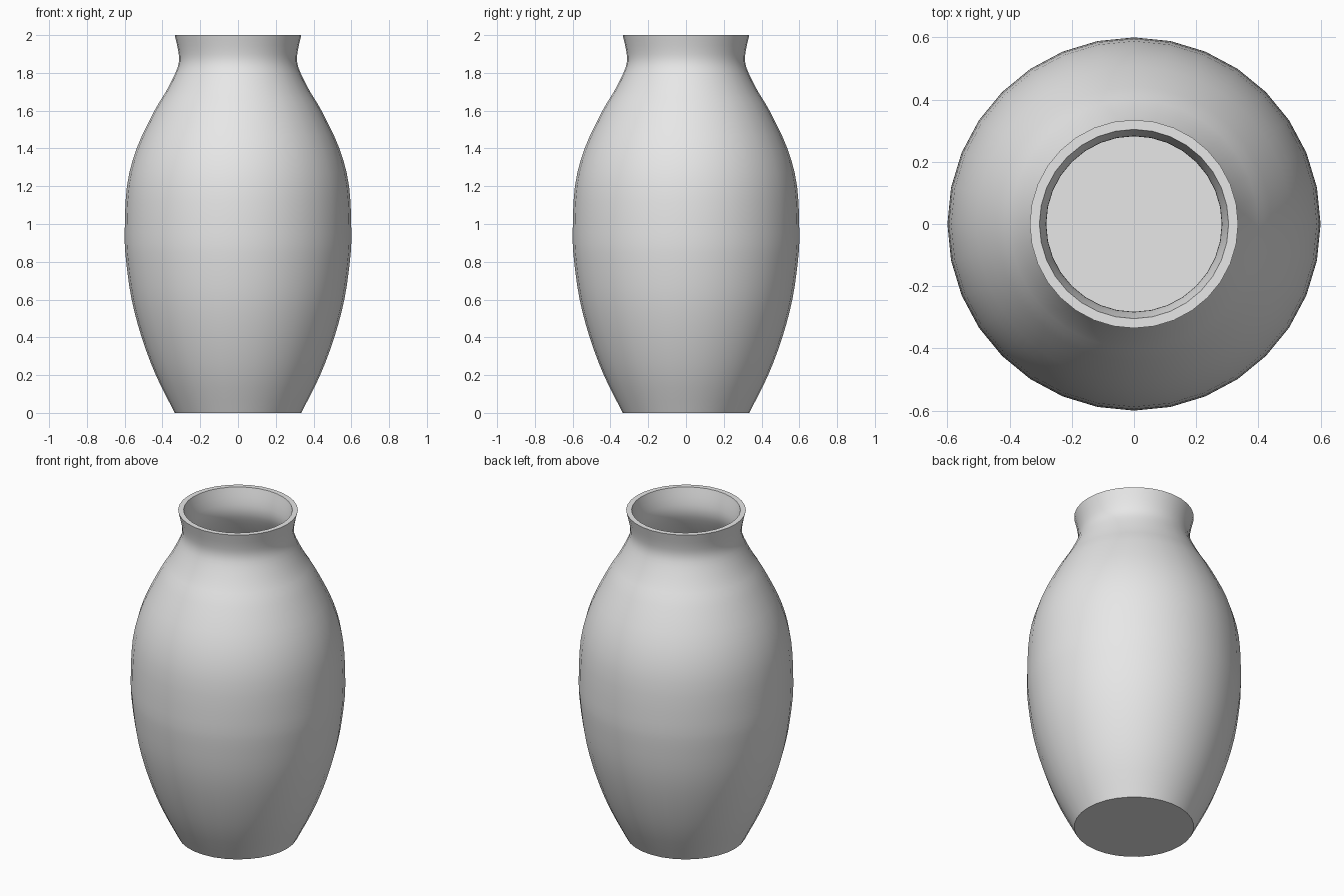
import bpy, bmesh, math
from mathutils import Vector

SIDES = 32
WALL = 0.03

cube = bpy.data.objects.get("Cube")
if cube:
    bpy.data.objects.remove(cube, do_unlink=True)

# Outer silhouette: (radius, height), foot to lip
outline = [(0.335, 0), (0.435, 0.2), (0.51, 0.4), (0.563, 0.6), (0.592, 0.8),
           (0.6, 0.95), (0.588, 1.2), (0.537, 1.4), (0.442, 1.6),
           (0.382, 1.7), (0.331, 1.8), (0.313, 1.86), (0.317, 1.92), (0.335, 2)]


def smooth_curve(points, steps):
    """Pass a Catmull-Rom curve through the points."""
    p = [Vector(q) for q in points]
    p = [2 * p[0] - p[1]] + p + [2 * p[-1] - p[-2]]
    curve = []
    for a, b, c, d in zip(p, p[1:], p[2:], p[3:]):
        for i in range(steps):
            t = i / steps
            curve.append(b + (c - a) * t / 2
                         + (a - 2.5 * b + 2 * c - d / 2) * t ** 2
                         + (1.5 * (b - c) + (d - a) / 2) * t ** 3)
    return curve + [p[-2]]


def inner_wall(curve):
    """Move the outer curve inwards by the wall thickness, lip to floor."""
    inner = []
    for i, point in enumerate(curve):
        tangent = curve[min(i + 1, len(curve) - 1)] - curve[max(i - 1, 0)]
        width = WALL * tangent.length / tangent.y
        if point.y > WALL:
            inner.append(Vector((point.x - width, point.y)))
    inner.insert(0, Vector((inner[0].x - 0.02, WALL)))
    return inner[::-1]


def lathe(name, profile, material):
    bm = bmesh.new()
    rings = []
    for r, z in profile:
        angles = [math.tau * k / SIDES for k in range(SIDES)]
        rings.append([bm.verts.new((r * math.cos(a), r * math.sin(a), z)) for a in angles])
    for low, high in zip(rings, rings[1:]):
        for k in range(SIDES):
            n = (k + 1) % SIDES
            bm.faces.new((low[k], low[n], high[n], high[k]))
    # Close the underside and the inside floor
    bm.faces.new(rings[0][::-1])
    bm.faces.new(rings[-1])
    bmesh.ops.recalc_face_normals(bm, faces=bm.faces)
    mesh = bpy.data.meshes.new(name)
    bm.to_mesh(mesh)
    bm.free()
    mesh.materials.append(material)
    obj = bpy.data.objects.new(name, mesh)
    bpy.context.collection.objects.link(obj)
    bpy.ops.object.select_all(action='DESELECT')
    obj.select_set(True)
    bpy.context.view_layer.objects.active = obj
    bpy.ops.object.shade_smooth_by_angle(angle=math.radians(35))
    return obj


# Plain grey clay
clay = bpy.data.materials.new("grey_clay")
clay.use_nodes = True
colour = (0.8, 0.8, 0.8, 1)
clay.diffuse_color = colour
clay.node_tree.nodes["Principled BSDF"].inputs["Base Color"].default_value = colour

# Hollow vase with a flat lip
outer = smooth_curve(outline, 3)
lathe("vase", outer + inner_wall(outer), clay)
